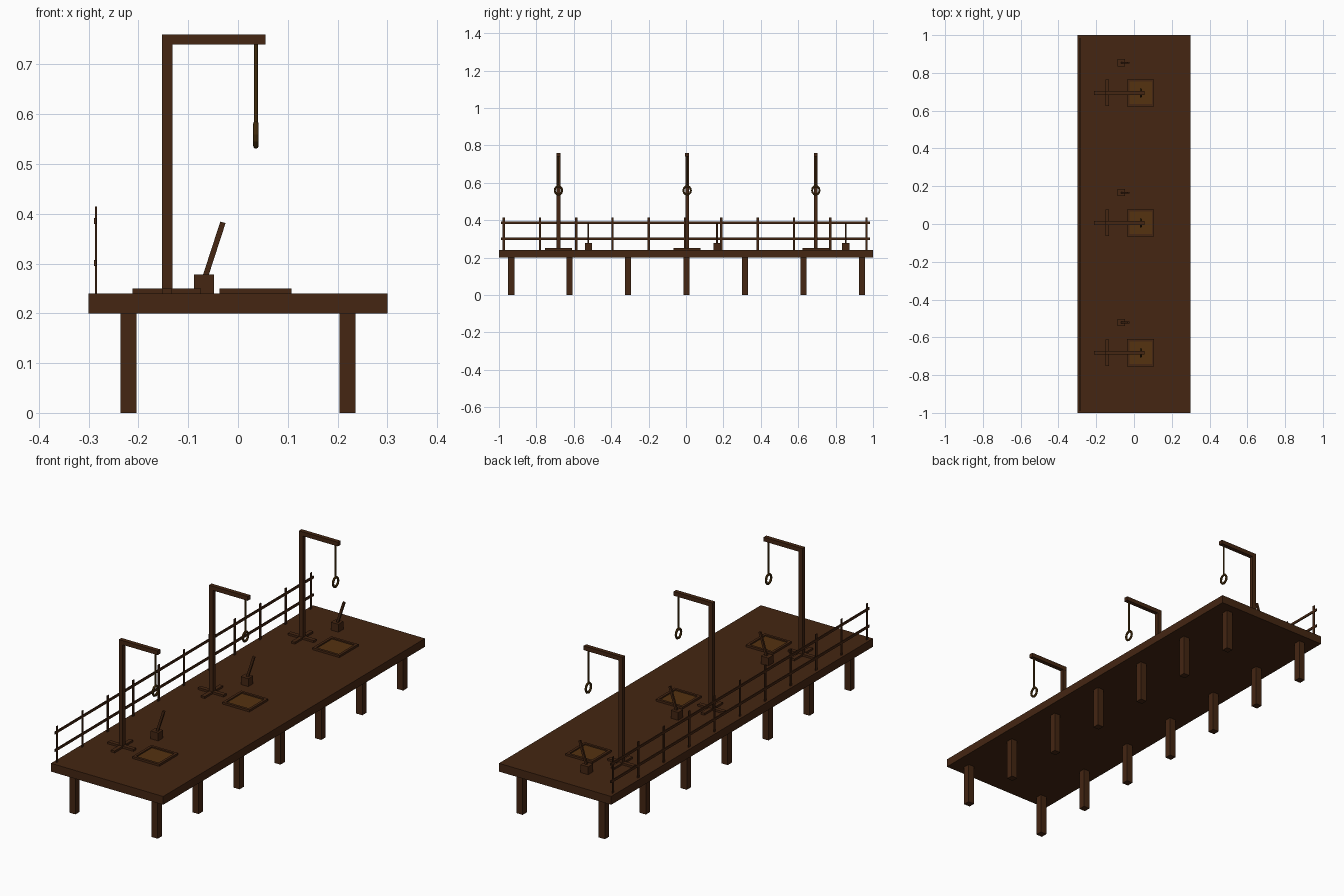
import bpy, math
from mathutils import Vector

if "Cube" in bpy.data.objects:
    bpy.data.objects.remove(bpy.data.objects["Cube"])


def mat(name, rgb):
    m = bpy.data.materials.new(name)
    m.diffuse_color = (*rgb, 1)
    m.use_nodes = True
    m.node_tree.nodes["Principled BSDF"].inputs["Base Color"].default_value = m.diffuse_color
    return m


WOOD = mat("dark_wood", (0.058, 0.019, 0.006))
PANEL = mat("light_wood", (0.09, 0.032, 0.005))
ROPE = mat("rope", (0.09, 0.04, 0.006))


def box(name, x, y, z, material=WOOD):
    """Box from (min, max) ranges on each axis."""
    bpy.ops.mesh.primitive_cube_add(size=1, location=[sum(r) / 2 for r in (x, y, z)])
    o = bpy.context.object
    o.name = name
    for v in o.data.vertices:
        v.co = Vector([c * (r[1] - r[0]) for c, r in zip(v.co, (x, y, z))])
    o.data.materials.append(material)
    return o


def span(c, half):
    return (c - half, c + half)


# deck and its legs
box("deck", (-0.3, 0.3), (-1, 1), (0.2, 0.24))
for i in range(7):
    for side in (-1, 1):
        box("leg", span(side * 0.22, 0.0165), span(0.003 + (i - 3) * 0.3125, 0.0165), (0, 0.2))

# railing along the back edge
for i in range(11):
    box("rail_post", (-0.287, -0.283), span(-0.005 + (i - 5) * 0.194, 0.006), (0.24, 0.415))
for z in (0.301, 0.386):
    box("rail", (-0.289, -0.284), (-0.99, 0.985), span(z, 0.006))

# three stations along the deck
for i in range(3):
    y = 0.006 + (i - 1) * 0.688

    # post with arm and crossed feet
    box("upright", (-0.153, -0.132), span(y, 0.01), (0.24, 0.745))
    box("arm", (-0.153, 0.055), span(y, 0.0102), (0.74, 0.76))
    box("foot_long", (-0.212, -0.074), span(y, 0.01), (0.24, 0.25))
    box("foot_cross", span(-0.1425, 0.0095), span(y, 0.07), (0.24, 0.2495))

    # hanging rope and loop
    bpy.ops.mesh.primitive_cylinder_add(vertices=8, radius=0.0042, depth=0.16,
                                        location=(0.036, y, 0.663))
    rope = bpy.context.object
    rope.name = "rope"
    rope.data.materials.append(ROPE)
    bpy.ops.mesh.primitive_torus_add(major_segments=12, minor_segments=8, major_radius=0.021,
                                     minor_radius=0.0055, location=(0.036, y, 0.559),
                                     rotation=(0, math.pi / 2, 0))
    loop = bpy.context.object
    loop.name = "rope_loop"
    loop.scale = (1.07, 0.95, 1)
    loop.data.materials.append(ROPE)

    # hatch panel with raised frame
    cx, h, w = 0.035, 0.072, 0.012
    box("hatch_panel", span(cx, h - w / 2), span(y, h - w / 2), (0.235, 0.244), PANEL)
    for s in (-1, 1):
        box("hatch_frame_side", span(cx + s * (h - w / 2), w / 2), span(y, h), (0.24, 0.25))
        box("hatch_frame_end", span(cx, h - w), span(y + s * (h - w / 2), w / 2), (0.24, 0.25))

    # lever on its block
    ly = y + 0.16
    box("lever_block", (-0.088, -0.048), span(ly, 0.019), (0.24, 0.278))
    lever = box("lever", span(-0.05, 0.0055), span(ly, 0.0045), span(0.322, 0.064))
    lever.rotation_euler.y = math.radians(18)
